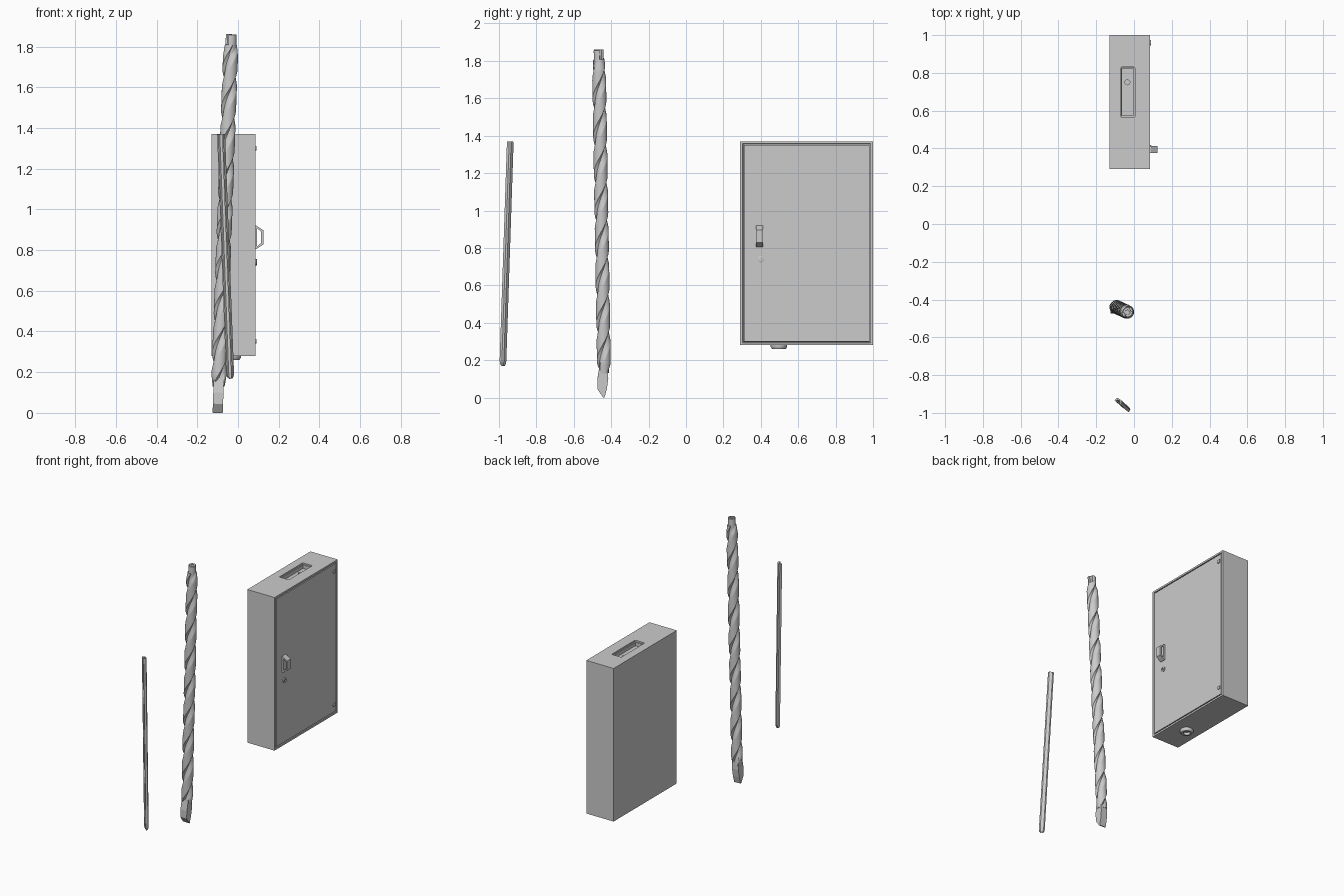
import bpy, bmesh
from math import sin, cos, pi
from mathutils import Vector, Matrix

if "Cube" in bpy.data.objects:
    bpy.data.objects.remove(bpy.data.objects["Cube"])


def finish(name, bm, smooth=False):
    bmesh.ops.recalc_face_normals(bm, faces=bm.faces)
    me = bpy.data.meshes.new(name)
    bm.to_mesh(me)
    bm.free()
    ob = bpy.data.objects.new(name, me)
    bpy.context.collection.objects.link(ob)
    if smooth:
        bpy.ops.object.select_all(action='DESELECT')
        ob.select_set(True)
        bpy.context.view_layer.objects.active = ob
        bpy.ops.object.shade_smooth_by_angle(angle=0.6)
    return ob


def loft(name, rings, closed=False, matrix=None, smooth=False):
    """Skin a stack of rings; cap the ends unless the stack closes on itself."""
    bm = bmesh.new()
    vs = [[bm.verts.new(p) for p in r] for r in rings]
    n = len(vs[0])
    pairs = list(zip(vs, vs[1:])) + ([(vs[-1], vs[0])] if closed else [])
    for a, b in pairs:
        for i in range(n):
            j = (i + 1) % n
            bm.faces.new((a[i], a[j], b[j], b[i]))
    if not closed:
        bm.faces.new(vs[0])
        bm.faces.new(vs[-1])
    if matrix:
        bm.transform(matrix)
    return finish(name, bm, smooth)


def lathe(name, profile, matrix, n=24):
    rings = [[(r * cos(2 * pi * i / n), r * sin(2 * pi * i / n), h) for i in range(n)]
             for r, h in profile]
    return loft(name, rings, matrix=matrix, smooth=True)


def box_bm(lo, hi):
    lo, hi = Vector(lo), Vector(hi)
    bm = bmesh.new()
    bmesh.ops.create_cube(bm, size=1)
    bmesh.ops.scale(bm, vec=hi - lo, verts=bm.verts)
    bmesh.ops.translate(bm, vec=(lo + hi) / 2, verts=bm.verts)
    return bm


def facing(bm, d):
    bm.normal_update()
    return max(bm.faces, key=lambda f: f.normal.dot(Vector(d)))


def frame(a, xdir, zdir):
    z = Vector(zdir).normalized()
    y = z.cross(Vector(xdir)).normalized()
    x = y.cross(z)
    m = Matrix((x, y, z)).transposed().to_4x4()
    m.translation = a
    return m


# Cabinet with a groove outlining the door
bm = box_bm((-0.13, 0.29, 0.28), (0.085, 1.0, 1.37))
door = facing(bm, (1, 0, 0))
for t, d in ((0.018, 0), (0.002, -0.012), (0.006, 0), (0.002, 0.012)):
    bmesh.ops.inset_individual(bm, faces=[door], thickness=t, depth=d)
cabinet = finish("cabinet", bm)


def cut(target, cutter):
    cutter.hide_render = True
    cutter.hide_viewport = False
    cutter.display_type = 'WIRE'
    m = target.modifiers.new(cutter.name, 'BOOLEAN')
    m.operation = 'DIFFERENCE'
    m.solver = 'EXACT'
    m.object = cutter


# Recess in the top with a cable hole in its floor
bm = box_bm((-0.071, 0.566, 1.335), (0.005, 0.83, 1.42))
up = [e for e in bm.edges if abs(e.verts[0].co.z - e.verts[1].co.z) > 0.01]
bmesh.ops.bevel(bm, geom=up, offset=0.006, segments=2, affect='EDGES', profile=0.5)
cut(cabinet, finish("recess_cutter", bm))
cut(cabinet, lathe("hole_cutter", [(0.013, 0), (0.013, 0.06)],
                   Matrix.Translation((-0.035, 0.75, 1.31))))
# Thin lip inside the recess
lip = []
for x, y, sx, sy in ((-0.07, 0.567, 1, 1), (0.004, 0.567, -1, 1),
                     (0.004, 0.829, -1, -1), (-0.07, 0.829, 1, -1)):
    w = 0.007
    xi, yi = x + sx * w, y + sy * w
    lip.append([(x, y, 1.333), (x, y, 1.36), (xi, yi, 1.36), (xi, yi, 1.333)])
loft("recess_lip", lip, closed=True)

# Door handle: closed loop of rectangular sections
outer = [(0.083, 0.805), (0.09, 0.805), (0.125, 0.828), (0.125, 0.897), (0.09, 0.92), (0.083, 0.92)]
inner = [(0.094, 0.82), (0.096, 0.82), (0.114, 0.835), (0.114, 0.89), (0.096, 0.905), (0.094, 0.905)]
loft("door_handle", [[(a[0], 0.375, a[1]), (a[0], 0.413, a[1]),
                      (b[0], 0.413, b[1]), (b[0], 0.375, b[1])]
                     for a, b in zip(outer, inner)], closed=True)

# Lock
lathe("door_lock", [(0.017, 0), (0.017, 0.008), (0.014, 0.01), (0.008, 0.01), (0.008, 0.004)],
      frame((0.083, 0.4, 0.74), (0, 1, 0), (1, 0, 0)))

# Hinge tabs, D shaped
for name, z in (("hinge_lower", 0.352), ("hinge_upper", 1.3)):
    d = [(0.974, z - 0.011)] + [(0.957 - 0.011 * cos(a), z + 0.011 * sin(a))
         for a in [-pi / 2 + pi * i / 8 for i in range(9)]] + [(0.974, z + 0.011)]
    loft(name, [[(x, y, h) for y, h in d] for x in (0.082, 0.091)])

# Cable gland under the cabinet
lathe("cable_gland", [(0.044, 0), (0.044, 0.012), (0.036, 0.024), (0.022, 0.024), (0.022, 0.006)],
      frame((-0.03, 0.497, 0.283), (1, 0, 0), (0, 0, -1)), 32)

# Twist drill: two-start helical body
a, b = Vector((-0.1, -0.436, 0.0)), Vector((-0.033, -0.467, 1.86))
L = (b - a).length
drill = frame(a, (1, 0, 0), b - a)


def flute(f):
    if f < 0.55:
        return 0.037
    if f < 0.62:
        return 0.037 - 0.013 * (f - 0.55) / 0.07
    return 0.024 + 0.013 * ((f - 0.62) / 0.38) ** 1.3


N = 56
rings = []
for k in range(151):
    w = 0.13 + (1.81 - 0.13) * k / 150
    fade = min(1, 0.8 + 0.2 * min(k, 150 - k) / 5)
    phi = 2 * pi * w / 0.4
    rings.append([(r * cos(t), r * sin(t), w) for t in [2 * pi * i / N + phi for i in range(N)]
                  for r in [fade * flute(((t - phi) % pi) / pi)]])
loft("drill_body", rings, matrix=drill, smooth=True)

# Chisel-shaped drill tip
tip = []
for w, y0, y1 in ((0.0, -0.006, 0.0), (0.045, -0.036, 0.013), (0.1, -0.036, 0.022), (0.19, -0.02, 0.02)):
    tip.append([(-0.025, y0, w), (0.025, y0, w), (0.025, y1, w), (-0.025, y1, w)])
loft("drill_tip", tip, matrix=drill)

# Slotted drill shank
shank = []
for w, s in ((1.76, 1), (L - 0.003, 1), (L, 0.92), (L, 0.5), (L - 0.006, 0.45)):
    ring = []
    for i in range(40):
        t = 2 * pi * i / 40
        slot = abs((t + pi / 2) % pi - pi / 2) < 0.33
        r = (0.019 if slot else 0.0265) * s
        ring.append((r * cos(t + 0.6), r * sin(t + 0.6), w))
    shank.append(ring)
loft("drill_shank", shank, matrix=drill, smooth=True)

# Slim channel bar with a rounded lower end
a, b = Vector((-0.036, -0.977, 0.168)), Vector((-0.081, -0.937, 1.368))
half = [(0.019, -0.011), (0.019, 0.004), (0.011, 0.011)]
inside = [(0.004, 0.003), (0.010, -0.001), (0.012, -0.011)]
prof = half + [(-x, y) for x, y in half[::-1]] + [(-x, y) for x, y in inside[::-1]] + inside
# walk the outline: outside across the back, then back along the groove
prof = (half + [(-x, y) for x, y in half[::-1]]
        + [(-x, y) for x, y in inside[::-1]] + inside)
L = (b - a).length
rings = [[(x * s, y * s, w) for x, y in prof]
         for w, s in ((0, 0.4), (0.006, 0.7), (0.016, 0.92), (0.03, 1), (L, 1))]
loft("channel_bar", rings, matrix=frame(a, (0.78, -0.6, 0), b - a))
